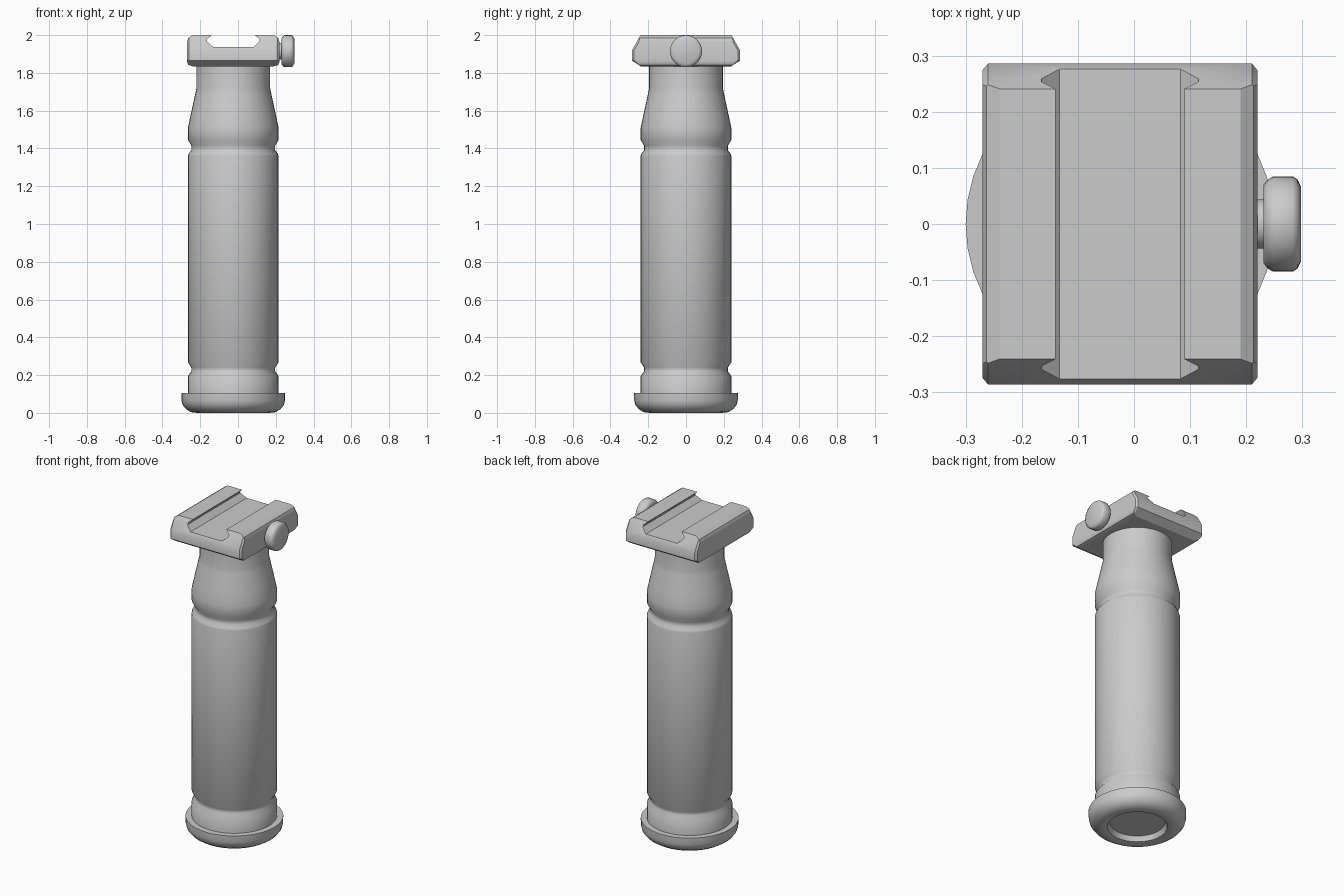
import bpy, bmesh
from math import radians
from mathutils import Vector, Matrix

if "Cube" in bpy.data.objects:
    bpy.data.objects.remove(bpy.data.objects["Cube"])

CX = -0.025  # grip axis


def make_object(name, bm, angle=40):
    bmesh.ops.recalc_face_normals(bm, faces=bm.faces)
    mesh = bpy.data.meshes.new(name)
    bm.to_mesh(mesh)
    bm.free()
    ob = bpy.data.objects.new(name, mesh)
    bpy.context.collection.objects.link(ob)
    smooth(ob, angle)
    return ob


def smooth(ob, angle):
    bpy.ops.object.select_all(action='DESELECT')
    ob.select_set(True)
    bpy.context.view_layer.objects.active = ob
    bpy.ops.object.shade_smooth_by_angle(angle=radians(angle))


def lathe(name, profile, steps, matrix, angle=40):
    """Spin (radius, height) points about z; the profile starts and ends on the axis."""
    bm = bmesh.new()
    verts = [bm.verts.new((r, 0, z)) for r, z in profile]
    edges = [bm.edges.new(pair) for pair in zip(verts, verts[1:])]
    bmesh.ops.spin(bm, geom=verts + edges, axis=(0, 0, 1), cent=(0, 0, 0),
                   angle=radians(360), steps=steps, use_merge=True)
    bmesh.ops.remove_doubles(bm, verts=bm.verts, dist=1e-5)
    bmesh.ops.transform(bm, matrix=matrix, verts=bm.verts)
    return make_object(name, bm, angle)


axis = Matrix.Translation((CX, 0, 0))

# Grip with two grooves and a tapered neck
lathe("grip", [(0, 0.09), (0.24, 0.09), (0.24, 0.195), (0.222, 0.22), (0.222, 0.24),
               (0.24, 0.268), (0.24, 1.36), (0.236, 1.373), (0.222, 1.39), (0.222, 1.415),
               (0.24, 1.445), (0.24, 1.51), (0.225, 1.58), (0.2, 1.695), (0.195, 1.72),
               (0.195, 1.85), (0, 1.85)], 40, axis)

# End cap with a recess underneath
lathe("end_cap", [(0, 0.035), (0.155, 0.035), (0.168, 0.005), (0.19, 0), (0.225, 0.004),
                  (0.25, 0.02), (0.268, 0.042), (0.274, 0.065), (0.275, 0.105),
                  (0, 0.105)], 40, axis)

# Rail clamp: mirrored front profile pushed through in y
half = [(0.108, 1.938), (0.14, 1.968), (0.14, 1.977), (0.115, 2.0), (0.215, 2.0),
        (0.238, 1.985), (0.245, 1.965), (0.245, 1.86), (0.238, 1.842), (0.215, 1.835)]
profile = half + [(-x, z) for x, z in reversed(half)]
bm = bmesh.new()
face = bm.faces.new([bm.verts.new((CX + x, -0.4, z)) for x, z in profile])
ext = bmesh.ops.extrude_face_region(bm, geom=[face])
bmesh.ops.translate(bm, vec=(0, 0.8, 0),
                    verts=[v for v in ext["geom"] if isinstance(v, bmesh.types.BMVert)])
clamp = make_object("rail_clamp", bm)

# Bevelled ends of the clamp, as a convex envelope
bm = bmesh.new()
for y, z in [(0.232, 1.83), (0.286, 1.865), (0.286, 1.92), (0.238, 2.005)]:
    for sy in (-1, 1):
        for sx in (-1, 1):
            bm.verts.new((CX + sx * 0.235, sy * y, z))
            bm.verts.new((CX + sx * 0.247, sy * (y - 0.014), z))
bmesh.ops.convex_hull(bm, input=bm.verts)
envelope = make_object("clamp_envelope", bm)
envelope.hide_render = True

mod = clamp.modifiers.new("ends", 'BOOLEAN')
mod.operation = 'INTERSECT'
mod.solver = 'EXACT'
mod.object = envelope
bpy.context.view_layer.objects.active = clamp
bpy.ops.object.modifier_apply(modifier=mod.name)
bpy.data.objects.remove(envelope)
smooth(clamp, 30)

# Tightening knob on its short shaft, pointing along +x
lathe("clamp_knob", [(0, 0.2), (0.044, 0.2), (0.044, 0.231), (0.07, 0.231), (0.079, 0.238),
                     (0.085, 0.248), (0.085, 0.283), (0.08, 0.291), (0.066, 0.298),
                     (0, 0.298)], 28,
      Matrix.Translation((0, 0, 1.915)) @ Matrix.Rotation(radians(90), 4, 'Y'))
